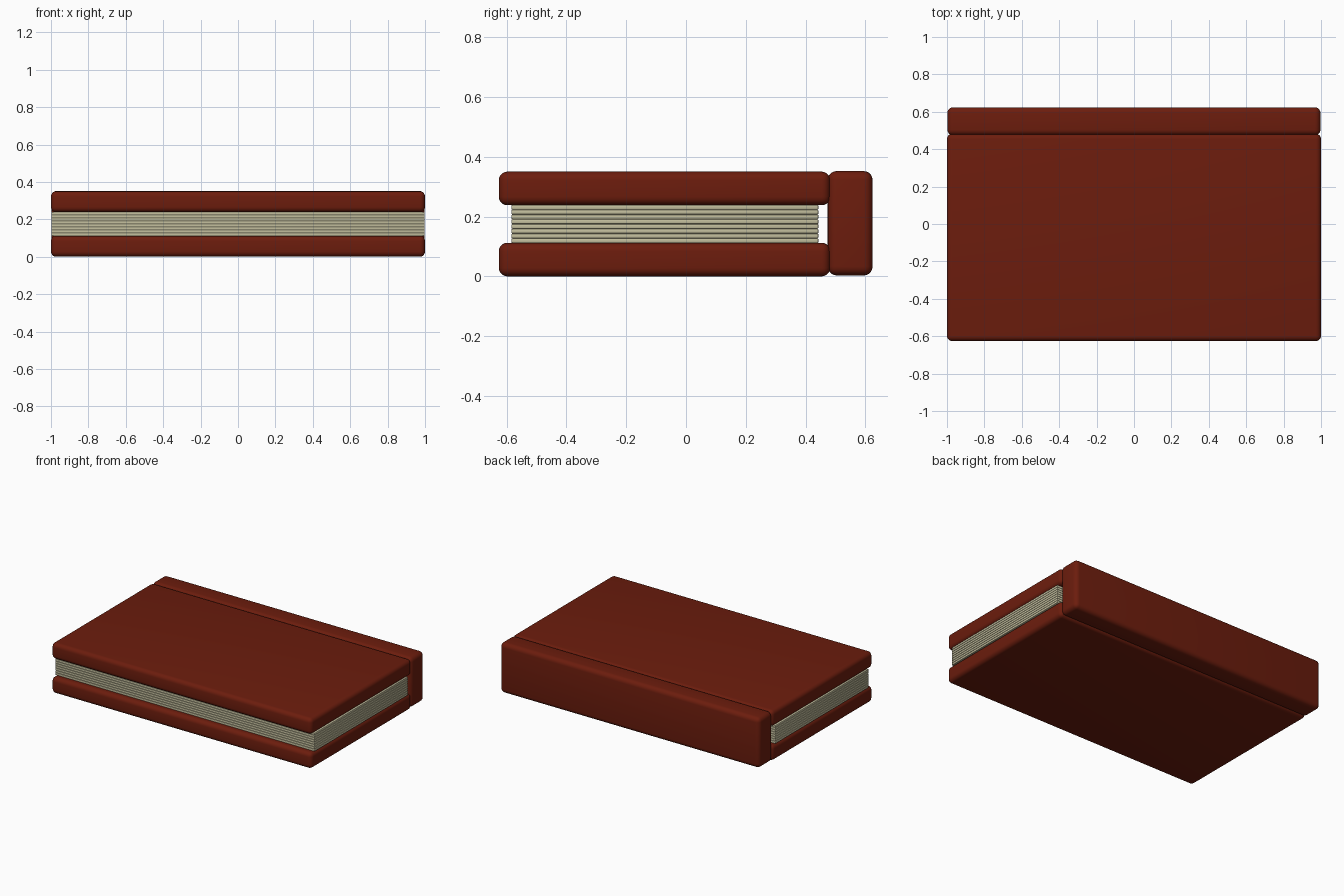
import bpy

if "Cube" in bpy.data.objects:
    bpy.data.objects.remove(bpy.data.objects["Cube"])


def material(name, color):
    m = bpy.data.materials.new(name)
    m.diffuse_color = (*color, 1)
    m.use_nodes = True
    m.node_tree.nodes["Principled BSDF"].inputs["Base Color"].default_value = m.diffuse_color
    return m


def block(name, lo, hi, radius, segments, mat):
    """Rounded box spanning the corners lo to hi."""
    centre = [(a + b) / 2 for a, b in zip(lo, hi)]
    bpy.ops.mesh.primitive_cube_add(size=1, location=centre)
    ob = bpy.context.object
    ob.name = name
    ob.scale = [b - a for a, b in zip(lo, hi)]
    bpy.ops.object.transform_apply(location=False, rotation=False, scale=True)
    bevel = ob.modifiers.new("Rounding", "BEVEL")
    bevel.width = radius
    bevel.segments = segments
    bpy.ops.object.modifier_apply(modifier=bevel.name)
    bpy.ops.object.shade_smooth_by_angle()
    ob.data.materials.append(mat)
    return ob


leather = material("red_leather", (0.15, 0.012, 0.004))
paper = material("paper", (0.55, 0.52, 0.34))

# Two covers
block("bottom_cover", (-1, -0.626, 0.0), (1, 0.482, 0.112), 0.028, 5, leather)
block("top_cover", (-1, -0.626, 0.238), (1, 0.482, 0.35), 0.028, 5, leather)

# Spine
block("spine", (-0.998, 0.474, 0.003), (0.997, 0.624, 0.352), 0.03, 5, leather)

# Stack of page slabs
COUNT, BASE, TOP = 8, 0.111, 0.239
step = (TOP - BASE) / COUNT
for i in range(COUNT):
    z = BASE + i * step
    block(f"pages_{i + 1}", (-0.997, -0.584, z), (0.997, 0.443, z + step),
          0.004, 2, paper)
